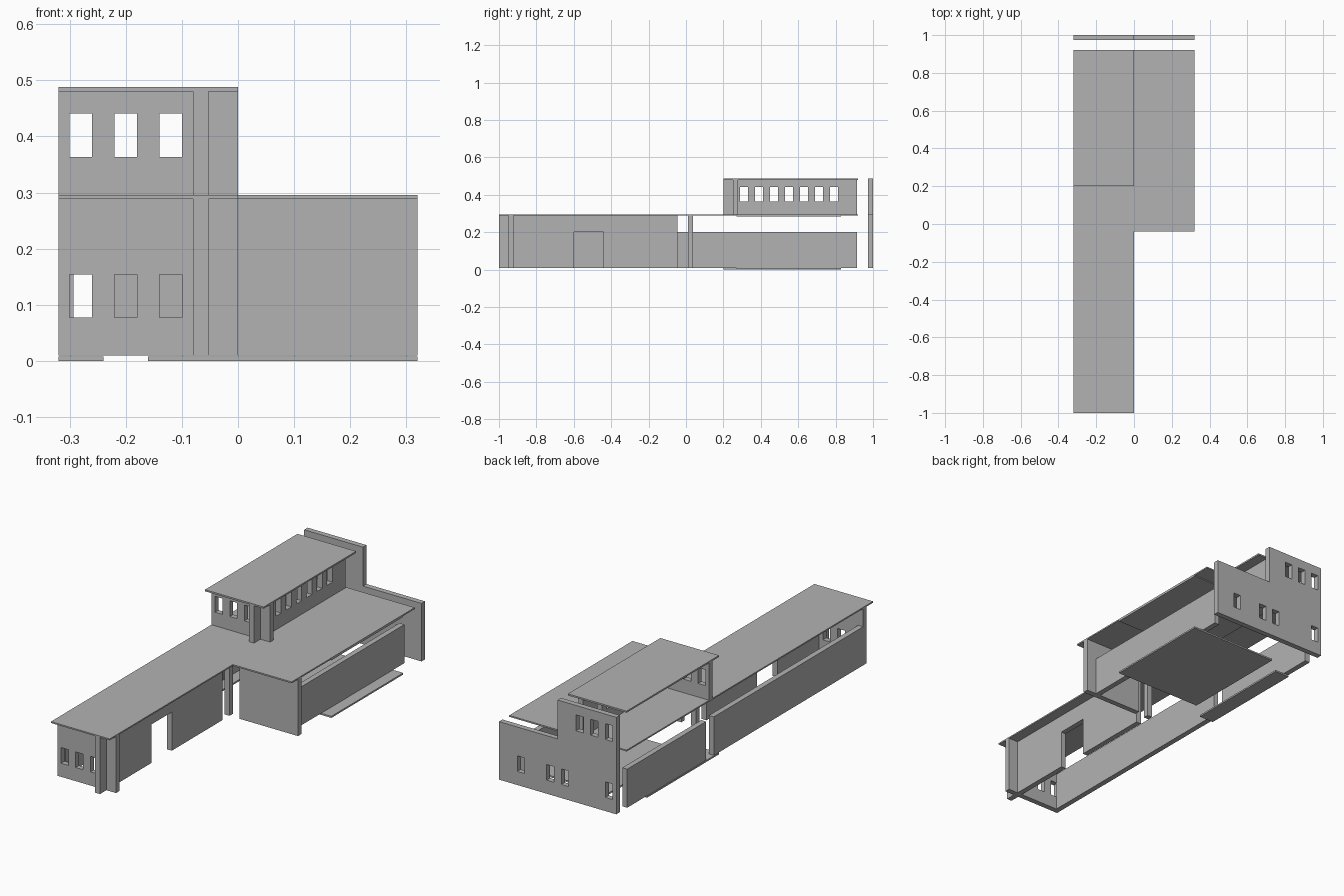
import bpy
import bmesh
from mathutils import Vector

if "Cube" in bpy.data.objects:
    bpy.data.objects.remove(bpy.data.objects["Cube"], do_unlink=True)

# One plain material for the whole building
GREY = (0.45, 0.45, 0.45, 1.0)
grey = bpy.data.materials.new("plain grey")
grey.use_nodes = True
grey.diffuse_color = GREY
grey.node_tree.nodes["Principled BSDF"].inputs["Base Color"].default_value = GREY

# Shared levels and sizes
BASE, LOW, CEIL, ROOF = 0.01, 0.2, 0.289, 0.296
UPPER, TOP = 0.48, 0.488
T = 0.027          # wall thickness
W = 0.32           # half width
BACK = 0.92        # rear edge of the roofs
WIN_LOW, WIN_HIGH = (0.077, 0.154), (0.363, 0.441)


def panel(name, axis, start, depth, rects, holes=()):
    """Union of rectangles (a0, a1, b0, b1) minus holes, extruded along axis."""
    others = [i for i in range(3) if i != axis]
    every = list(rects) + list(holes)
    us = sorted({v for r in every for v in r[:2]})
    vs = sorted({v for r in every for v in r[2:]})
    bm = bmesh.new()
    made = {}

    def vert(u, v):
        if (u, v) not in made:
            co = Vector((0, 0, 0))
            co[axis], co[others[0]], co[others[1]] = start, u, v
            made[u, v] = bm.verts.new(co)
        return made[u, v]

    def inside(u, v, group):
        return any(r[0] < u < r[1] and r[2] < v < r[3] for r in group)

    for u0, u1 in zip(us, us[1:]):
        for v0, v1 in zip(vs, vs[1:]):
            u, v = (u0 + u1) / 2, (v0 + v1) / 2
            if inside(u, v, rects) and not inside(u, v, holes):
                bm.faces.new([vert(u0, v0), vert(u1, v0), vert(u1, v1), vert(u0, v1)])
    grown = bmesh.ops.extrude_face_region(bm, geom=bm.faces[:])
    shift = Vector((0, 0, 0))
    shift[axis] = depth
    moved = [g for g in grown["geom"] if isinstance(g, bmesh.types.BMVert)]
    bmesh.ops.translate(bm, verts=moved, vec=shift)
    bmesh.ops.recalc_face_normals(bm, faces=bm.faces[:])
    mesh = bpy.data.meshes.new(name)
    bm.to_mesh(mesh)
    bm.free()
    mesh.materials.append(grey)
    obj = bpy.data.objects.new(name, mesh)
    bpy.context.collection.objects.link(obj)
    return obj


def windows(starts, size, level):
    return [(s, s + size, *level) for s in starts]


X, Y, Z = 0, 1, 2
trio = [-0.30, -0.22, -0.14]

# Roofs
panel("lower_roof", Z, CEIL, ROOF - CEIL,
      [(-W, 0, -1, BACK), (0, W, -0.04, BACK)])
panel("upper_roof", Z, UPPER, TOP - UPPER, [(-W, 0, 0.2, BACK)])
panel("ceiling_slab", Z, 0.284, 0.005, [(-0.16, W, 0.27, 0.83)])

# Floor plates
panel("floor_slab", Z, 0, 0.008, [(-0.16, W, 0.27, 0.83)])
panel("floor_strip", Z, 0, 0.008, [(-W, -0.24, 0.2, 0.76)])

# Front wing: windowed end wall crossing a long side wall with a doorway
panel("front_wall", Y, -0.95, T, [(-W, 0, BASE, CEIL)],
      windows(trio, 0.04, WIN_LOW))
panel("wing_side_wall", X, -0.08, T, [(-1, -0.045, BASE, CEIL)],
      [(-0.6, -0.44, BASE, LOW)])

# Low garden walls on the outer side
for name, y0, y1 in (("front", -0.925, 0.24), ("rear", 0.30, 0.915)):
    panel(name + "_low_wall", X, -W, T, [(y0, y1, BASE, LOW)])

# Wide block: front wall, entrance post and low flank wall
panel("block_front_wall", Y, 0.01, T, [(0, W, BASE, CEIL)])
panel("entrance_post", Y, 0.01, T, [(-0.08, -0.08 + T, BASE, CEIL)])
panel("block_low_wall", X, 0.24, T, [(0.01 + T, 0.915, BASE, LOW)])

# Upper storey
panel("upper_front_wall", Y, 0.25, T, [(-W, 0, ROOF, UPPER)],
      windows(trio, 0.04, WIN_HIGH))
panel("upper_side_wall", X, -0.08, T, [(0.2, 0.915, ROOF, UPPER)],
      windows([0.29 + 0.08 * i for i in range(7)], 0.042, WIN_HIGH))

# Stepped back wall
panel("back_wall", Y, 1 - T, T,
      [(-W, W, BASE, ROOF), (-W, 0, ROOF, TOP)],
      windows(trio, 0.04, WIN_HIGH)
      + windows([-0.30, -0.06, 0.02, 0.18], 0.04, WIN_LOW))
